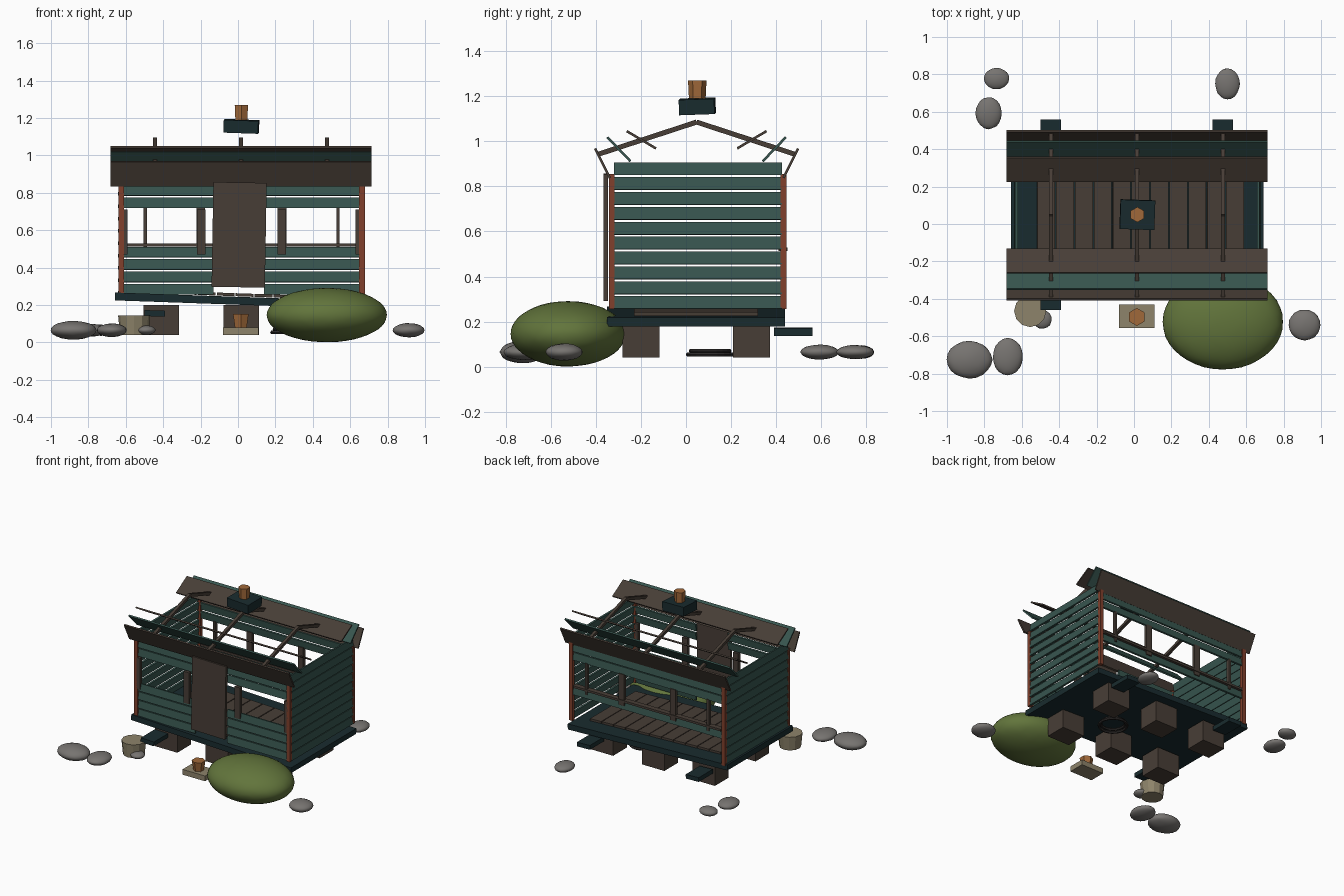
import bpy, math, random
from mathutils import Vector

random.seed(4)
old = bpy.data.objects.get("Cube")
if old:
    bpy.data.objects.remove(old)


def material(name, r, g, b):
    m = bpy.data.materials.new(name)
    m.use_nodes = True
    col = [(c / 255) ** 2.2 for c in (r, g, b)] + [1]
    m.diffuse_color = col
    m.node_tree.nodes["Principled BSDF"].inputs["Base Color"].default_value = col
    return m


GREEN = material("siding green", 58, 86, 80)
DARK = material("dark teal", 31, 47, 50)
BROWN = material("weathered brown", 73, 64, 57)
RED = material("rust red", 128, 66, 48)
CLAY = material("clay orange", 158, 104, 60)
TAN = material("pale tan", 140, 130, 106)
STONE = material("stone grey", 118, 115, 112)
LEAF = material("bush green", 98, 116, 62)
IRON = material("dark iron", 48, 46, 45)


def finish(name, mat):
    o = bpy.context.object
    o.name = name
    o.data.materials.append(mat)
    return o


def box(name, mat, center, size, rot=(0, 0, 0)):
    bpy.ops.mesh.primitive_cube_add(size=1, location=center, rotation=[math.radians(a) for a in rot])
    o = finish(name, mat)
    o.scale = size
    return o


def cone(name, mat, center, r1, r2, h, sides):
    bpy.ops.mesh.primitive_cone_add(vertices=sides, radius1=r1, radius2=r2, depth=h, location=center)
    return finish(name, mat)


def bar_yz(name, mat, x, width, a, b, thick):
    """Board running between two (y, z) points, seen end-on from the side."""
    a, b = Vector(a), Vector(b)
    mid, d = (a + b) / 2, b - a
    return box(name, mat, (x, mid.x, mid.y), (width, d.length, thick),
               (math.degrees(math.atan2(d.y, d.x)), 0, 0))


CX, CY = 0.017, 0.053          # house centre
FRONT, BACK = -0.325, 0.43     # wall planes
LEFT, RIGHT = 0.668, -0.632

# Sagging floor slab and floor planks
box("floor_slab", DARK, (CX, 0.045, 0.222), (1.35, 0.79, 0.042), (0, 2, 0))
for i in range(11):
    x = -0.47 + i * 0.101
    box("floor_plank", BROWN, (x, 0.045, 0.254 - 0.035 * (x - CX)), (0.095, 0.55, 0.016), (0, 2, 0))

# Stone-block piers and projecting joist ends
for x in (-0.41, CX, 0.45):
    for y in (-0.2, 0.29):
        box("pier", BROWN, (x, y, 0.12), (0.19, 0.165, 0.16))
for x in (-0.445, 0.475):
    for y in (-0.375, 0.475):
        box("joist_end", DARK, (x, y, 0.155), (0.11, 0.17, 0.032), (0, 2, 0))

# Lapped siding: ten rows on the ends, broken by openings on front and back
PITCH = 0.066
for row in range(10):
    z = 0.284 + row * PITCH
    for x, s in ((LEFT, 1), (RIGHT, -1)):
        box("end_siding", GREEN, (x, CY, z), (0.014, 0.745, 0.056), (0, -8 * s, 0))
    if row < 4 or row in (7, 8):
        for x0, x1 in ((RIGHT, -0.13), (0.14, LEFT)):
            box("front_siding", GREEN, ((x0 + x1) / 2, FRONT, z), (x1 - x0, 0.014, 0.056), (-8, 0, 0))
    if row in (3, 7, 8):
        box("back_siding", GREEN, (CX, BACK, z), (LEFT - RIGHT, 0.014, 0.056), (8, 0, 0))

# Corner posts
for x in (-0.625, 0.663):
    for y in (FRONT - 0.004, BACK + 0.002):
        box("corner_post", RED, (x, y, 0.555), (0.03, 0.026, 0.6))

# Window jambs and sills
for x, w in ((-0.605, 0.03), (-0.197, 0.046), (0.233, 0.046), (0.642, 0.03)):
    box("front_jamb", BROWN, (x, FRONT - 0.004, 0.59), (w, 0.026, 0.24))
for x, w in ((-0.495, 0.018), (-0.2, 0.046), (0.235, 0.046), (0.535, 0.018)):
    box("back_jamb", BROWN, (x, BACK + 0.002, 0.605), (w, 0.026, 0.24))
box("back_sill", BROWN, (CX, BACK, 0.521), (1.25, 0.04, 0.016))

# Door, hung slightly crooked
box("door", BROWN, (0.006, -0.355, 0.575), (0.285, 0.02, 0.56), (0, 1, 0))

# Rafters and tilted roof boards, mirrored front to back about the ridge
RAFTER_X = (-0.443, CX, 0.476)
ROOF = (("eave_board", BROWN, (0.45, 0.968), (0.385, 0.837)),
        ("middle_board", GREEN, (0.396, 1.018), (0.293, 0.911)),
        ("upper_board", BROWN, (0.31, 1.045), (0.18, 0.968)))
for s in (-1, 1):
    yc = 0.047
    for x in RAFTER_X:
        bar_yz("rafter", BROWN, x, 0.022, (yc, 1.085), (yc + s * 0.437, 0.942), 0.022)
    for name, mat, a, b in ROOF:
        bar_yz(name, mat, CX, 1.395, (yc + s * a[0], a[1]), (yc + s * b[0], b[1]), 0.011)

# Chimney
box("chimney_block", DARK, (0.018, 0.05, 1.155), (0.185, 0.157, 0.068), (2, 2, -2))
cone("chimney_pot", CLAY, (0.018, 0.05, 1.229), 0.037, 0.041, 0.08, 6)

# Small pot on a slab, tub and iron coil under the floor
box("pot_slab", TAN, (0.015, -0.493, 0.06), (0.19, 0.125, 0.04))
cone("clay_pot", CLAY, (0.015, -0.497, 0.115), 0.036, 0.048, 0.075, 6)
cone("tub", TAN, (-0.555, -0.465, 0.092), 0.076, 0.086, 0.105, 12)
for r, z in ((0.098, 0.054), (0.085, 0.07)):
    bpy.ops.mesh.primitive_torus_add(major_radius=r, minor_radius=0.01, major_segments=20,
                                     minor_segments=6, location=(0.28, 0.107, z))
    finish("iron_coil", IRON)


# Bush and scattered stones
def blob(name, mat, center, radii, detail, jitter):
    bpy.ops.mesh.primitive_ico_sphere_add(subdivisions=detail, radius=1, location=center)
    o = finish(name, mat)
    for v in o.data.vertices:
        v.co *= 1 + random.uniform(-jitter, jitter)
    o.scale = radii
    bpy.ops.object.shade_smooth()


blob("bush", LEAF, (0.475, -0.523, 0.146), (0.322, 0.255, 0.145), 4, 0.004)
for x, y, rx, ry, rz in ((-0.88, -0.725, 0.122, 0.1, 0.05), (-0.675, -0.71, 0.08, 0.1, 0.036),
                         (0.912, -0.54, 0.085, 0.082, 0.038), (0.5, 0.75, 0.066, 0.083, 0.031),
                         (-0.735, 0.777, 0.068, 0.057, 0.03), (-0.777, 0.593, 0.07, 0.085, 0.033),
                         (-0.49, -0.51, 0.05, 0.05, 0.025)):
    blob("stone", STONE, (x, y, 0.065), (rx, ry, rz), 3, 0.02)
